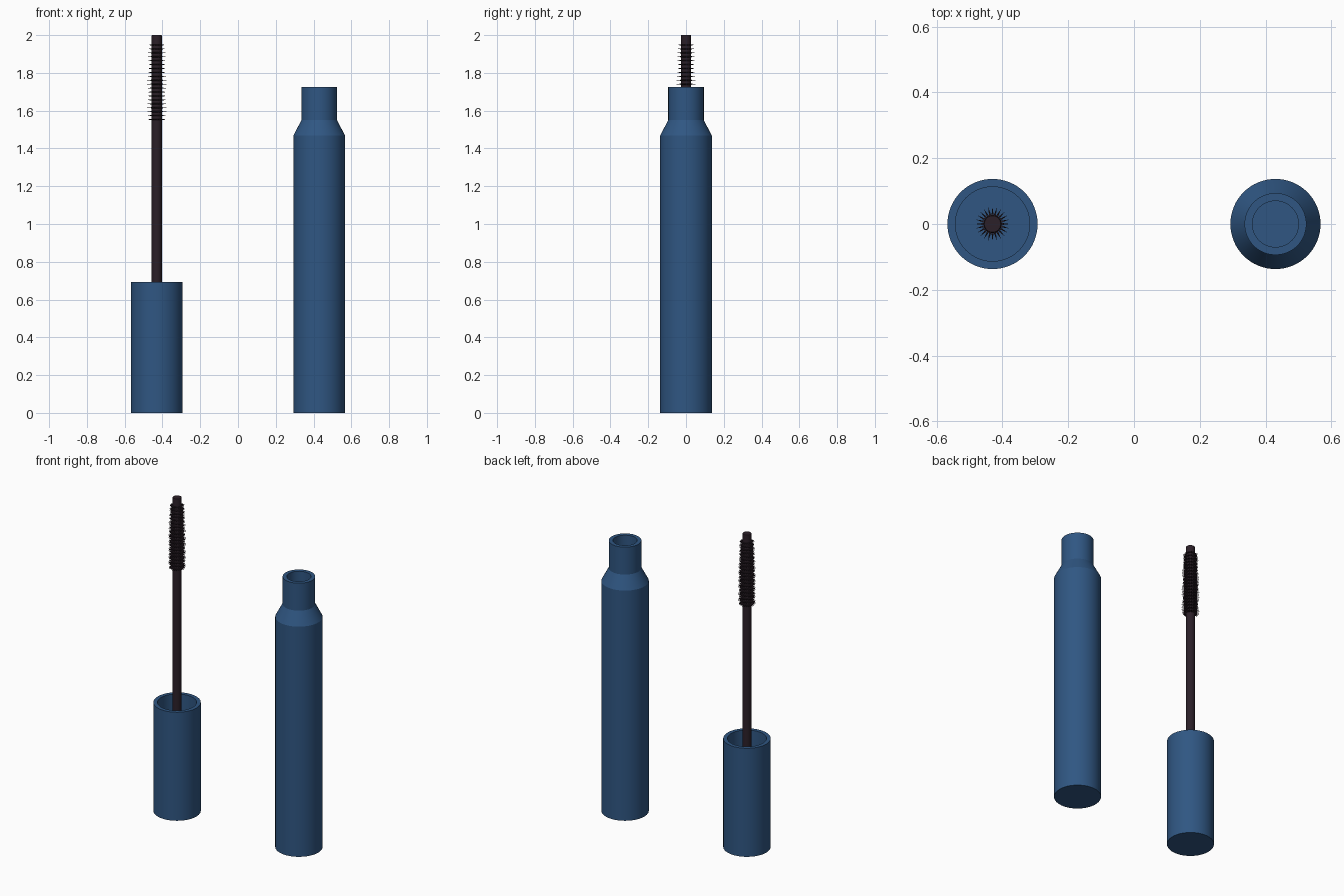
import bpy, bmesh, math
from mathutils import Vector

if "Cube" in bpy.data.objects:
    bpy.data.objects.remove(bpy.data.objects["Cube"])

SIDES = 64
CAP_X, TUBE_X = -0.43, 0.43


def material(name, rgb):
    m = bpy.data.materials.new(name)
    m.diffuse_color = (*rgb, 1)
    m.use_nodes = True
    m.node_tree.nodes["Principled BSDF"].inputs["Base Color"].default_value = m.diffuse_color
    return m


blue = material("navy_blue", (0.029, 0.094, 0.225))
dark = material("dark_plum", (0.024, 0.014, 0.021))


def finish(name, bm, x, mat, smooth=True):
    bmesh.ops.recalc_face_normals(bm, faces=bm.faces)
    mesh = bpy.data.meshes.new(name)
    bm.to_mesh(mesh)
    bm.free()
    mesh.materials.append(mat)
    ob = bpy.data.objects.new(name, mesh)
    ob.location.x = x
    bpy.context.collection.objects.link(ob)
    if smooth:
        bpy.ops.object.select_all(action='DESELECT')
        ob.select_set(True)
        bpy.context.view_layer.objects.active = ob
        bpy.ops.object.shade_smooth_by_angle(angle=math.radians(20))
    return ob


def lathe(name, profile, x, mat, sides=SIDES):
    """Spin (radius, z) points around z, closing both ends with flat discs."""
    bm = bmesh.new()
    rings = [[bm.verts.new((r * math.cos(2 * math.pi * i / sides),
                            r * math.sin(2 * math.pi * i / sides), z))
              for i in range(sides)] for r, z in profile]
    for a, b in zip(rings, rings[1:]):
        for i in range(sides):
            j = (i + 1) % sides
            bm.faces.new((a[i], a[j], b[j], b[i]))
    bm.faces.new(rings[0][::-1])
    bm.faces.new(rings[-1])
    return finish(name, bm, x, mat)


# Hollow cap that holds the wand
lathe("cap", [(0.137, 0), (0.137, 0.692), (0.113, 0.692), (0.113, 0.024)],
      CAP_X, blue)

# Hollow tube with sloped shoulder and open neck
lathe("tube", [(0.137, 0), (0.137, 1.468), (0.094, 1.55), (0.094, 1.725),
               (0.07, 1.725), (0.07, 1.545), (0.113, 1.46), (0.113, 0.024)],
      TUBE_X, blue)

# Wand stem
lathe("wand", [(0.027, 0.024), (0.027, 1.997), (0.025, 2.0)], CAP_X, dark, 32)

# Brush: stacked rings of thin pointed bristles, slightly shorter at the tip
bm = bmesh.new()
ROWS, PER_RING, HALF = 20, 24, 0.0035
for row in range(ROWS):
    t = row / (ROWS - 1)
    z = 1.553 + 0.395 * t
    reach = 0.053 - 0.008 * max(0, t - 0.5) * 2
    for k in range(PER_RING):
        a = 2 * math.pi * k / PER_RING
        out = Vector((math.cos(a), math.sin(a), 0))
        side = Vector((-out.y, out.x, 0))
        base = [bm.verts.new(out * 0.024 + side * (HALF * u) + Vector((0, 0, z + HALF * v)))
                for u, v in ((-1, -1), (1, -1), (1, 1), (-1, 1))]
        tip = bm.verts.new(out * reach + Vector((0, 0, z)))
        bm.faces.new(base[::-1])
        for i in range(4):
            bm.faces.new((base[i], base[(i + 1) % 4], tip))
finish("bristles", bm, CAP_X, dark, smooth=False)
